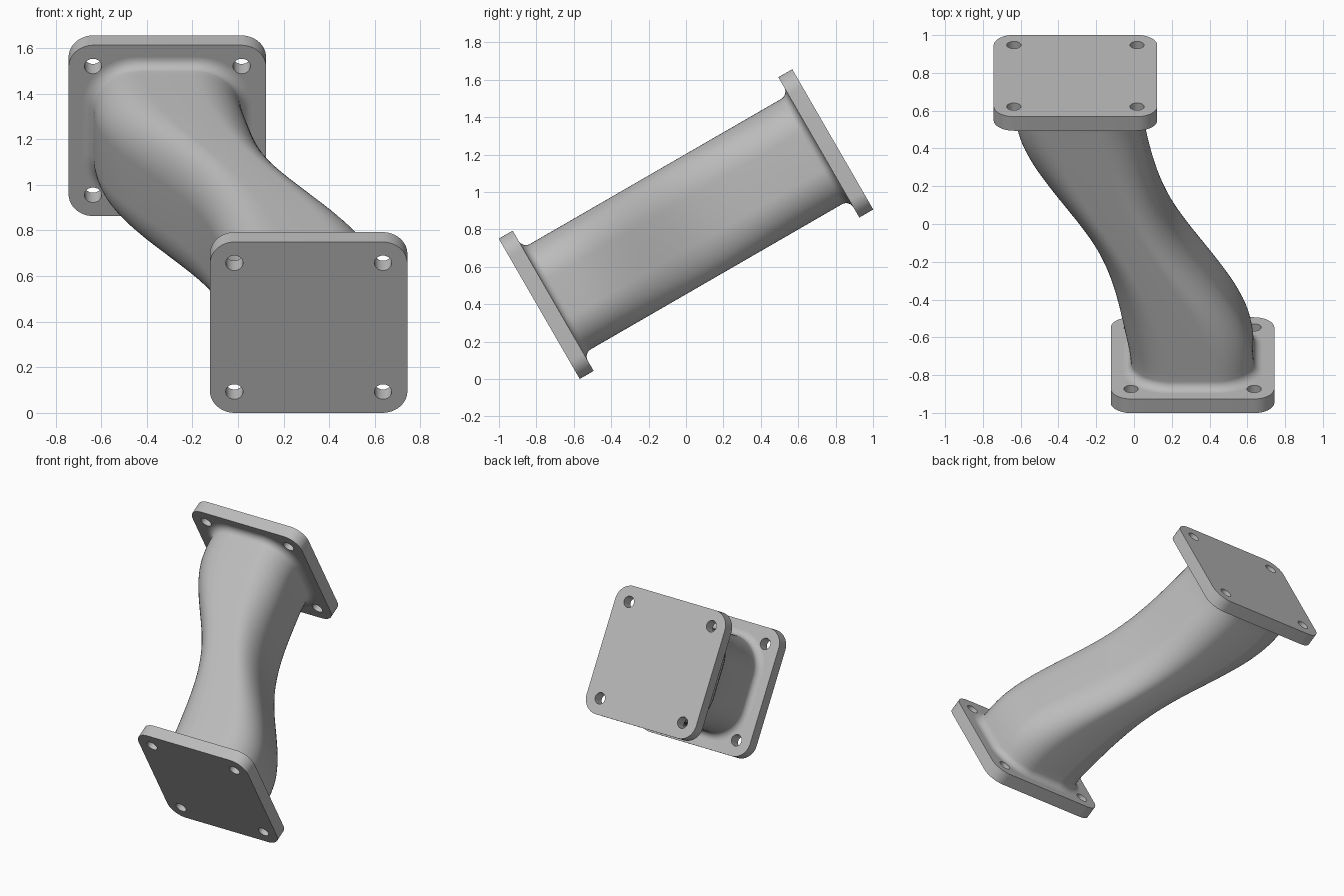
import bpy, bmesh
from math import sin, cos, pi, radians, sqrt
from mathutils import Matrix

if "Cube" in bpy.data.objects:
    bpy.data.objects.remove(bpy.data.objects["Cube"])

PLATE = 0.866        # flange side length
THICK = 0.086        # flange thickness
HALF = 0.906         # half of the overall length along the duct axis
OFFSET = 0.31        # sideways shift of each flange
REACH = HALF - THICK # where the duct meets the flange
SIZE = 0.325         # half size of the duct at its ends
WAIST = 0.23         # half width of the duct at the middle
FILLET = 0.045

# local z is the duct axis, tilted 30 degrees above the ground
frame = Matrix.Translation((0, 0, 0.828)) @ Matrix.Rotation(radians(-60), 4, 'X')

metal = bpy.data.materials.new("light_grey_metal")
metal.use_nodes = True
grey = (0.5, 0.5, 0.5, 1)
metal.diffuse_color = grey
metal.node_tree.nodes["Principled BSDF"].inputs["Base Color"].default_value = grey


def rounded_square(half, radius, steps):
    """Points around a square with rounded corners."""
    points = []
    for corner in range(4):
        a0 = corner * pi / 2
        cx = (half - radius) * (1 if corner in (0, 3) else -1)
        cy = (half - radius) * (1 if corner < 2 else -1)
        for i in range(steps + 1):
            a = a0 + i / steps * pi / 2
            points.append((cx + radius * cos(a), cy + radius * sin(a)))
    return points


def finish(name, mesh):
    obj = bpy.data.objects.new(name, mesh)
    bpy.context.collection.objects.link(obj)
    mesh.materials.clear()
    mesh.materials.append(metal)
    bpy.ops.object.select_all(action='DESELECT')
    obj.select_set(True)
    bpy.context.view_layer.objects.active = obj
    bpy.ops.object.shade_smooth_by_angle(angle=radians(35))
    return obj


def add_loop(curve, points):
    spline = curve.splines.new('POLY')
    spline.points.add(len(points) - 1)
    for p, (x, y) in zip(spline.points, points):
        p.co = (x, y, 0, 1)
    spline.use_cyclic_u = True


def flange(name, side):
    """Rounded plate with four bolt holes, from an extruded flat outline."""
    curve = bpy.data.curves.new(name + "_outline", 'CURVE')
    curve.dimensions = '2D'
    curve.fill_mode = 'BOTH'
    curve.extrude = THICK / 2
    add_loop(curve, rounded_square(PLATE / 2, 0.11, 12))
    for sx in (-1, 1):
        for sy in (-1, 1):
            add_loop(curve, [(sx * 0.326 + 0.038 * cos(i * pi / 16),
                              sy * 0.326 + 0.038 * sin(i * pi / 16)) for i in range(32)])
    helper = bpy.data.objects.new(name + "_outline", curve)
    bpy.context.collection.objects.link(helper)
    deps = bpy.context.evaluated_depsgraph_get()
    mesh = bpy.data.meshes.new_from_object(helper.evaluated_get(deps))
    bpy.data.objects.remove(helper)
    bm = bmesh.new()
    bm.from_mesh(mesh)
    bmesh.ops.remove_doubles(bm, verts=bm.verts, dist=0.0001)
    bmesh.ops.recalc_face_normals(bm, faces=bm.faces)
    bm.to_mesh(mesh)
    bm.free()
    mesh.name = name
    obj = finish(name, mesh)
    obj.matrix_world = frame @ Matrix.Translation((-side * OFFSET, 0, side * (HALF - THICK / 2)))


def ease(t):
    t = min(abs(t), 1)
    return t * t * (3 - 2 * t)


def duct():
    """S-shaped body lofted through rounded squares, narrowed at the waist."""
    bm = bmesh.new()
    section = rounded_square(SIZE, 0.21, 14)
    # stations along the axis, packed closer inside the end fillets
    inner = [-1 + 2 * i / 40 for i in range(41)]
    stations = [(u * (REACH - FILLET), 0) for u in inner]
    for i in range(1, 9):
        a = i / 8 * pi / 2
        z, grow = REACH - FILLET * (1 - sin(a)), FILLET * (1 - cos(a))
        stations.append((z, grow))
        stations.insert(0, (-z, grow))
    rings = []
    for z, grow in stations:
        t = z / REACH
        centre = -OFFSET * (3 * t - t ** 3) / 2
        width = WAIST + (SIZE - WAIST) * ease(t / 0.8)
        sx, sy = (width + grow) / SIZE, (SIZE + grow) / SIZE
        rings.append([bm.verts.new((centre + x * sx, y * sy, z)) for x, y in section])
    n = len(section)
    for a, b in zip(rings, rings[1:]):
        for i in range(n):
            j = (i + 1) % n
            bm.faces.new((a[i], a[j], b[j], b[i]))
    bmesh.ops.recalc_face_normals(bm, faces=bm.faces)
    mesh = bpy.data.meshes.new("curved_duct")
    bm.to_mesh(mesh)
    bm.free()
    finish("curved_duct", mesh).matrix_world = frame


flange("front_flange", -1)
flange("back_flange", 1)
duct()
